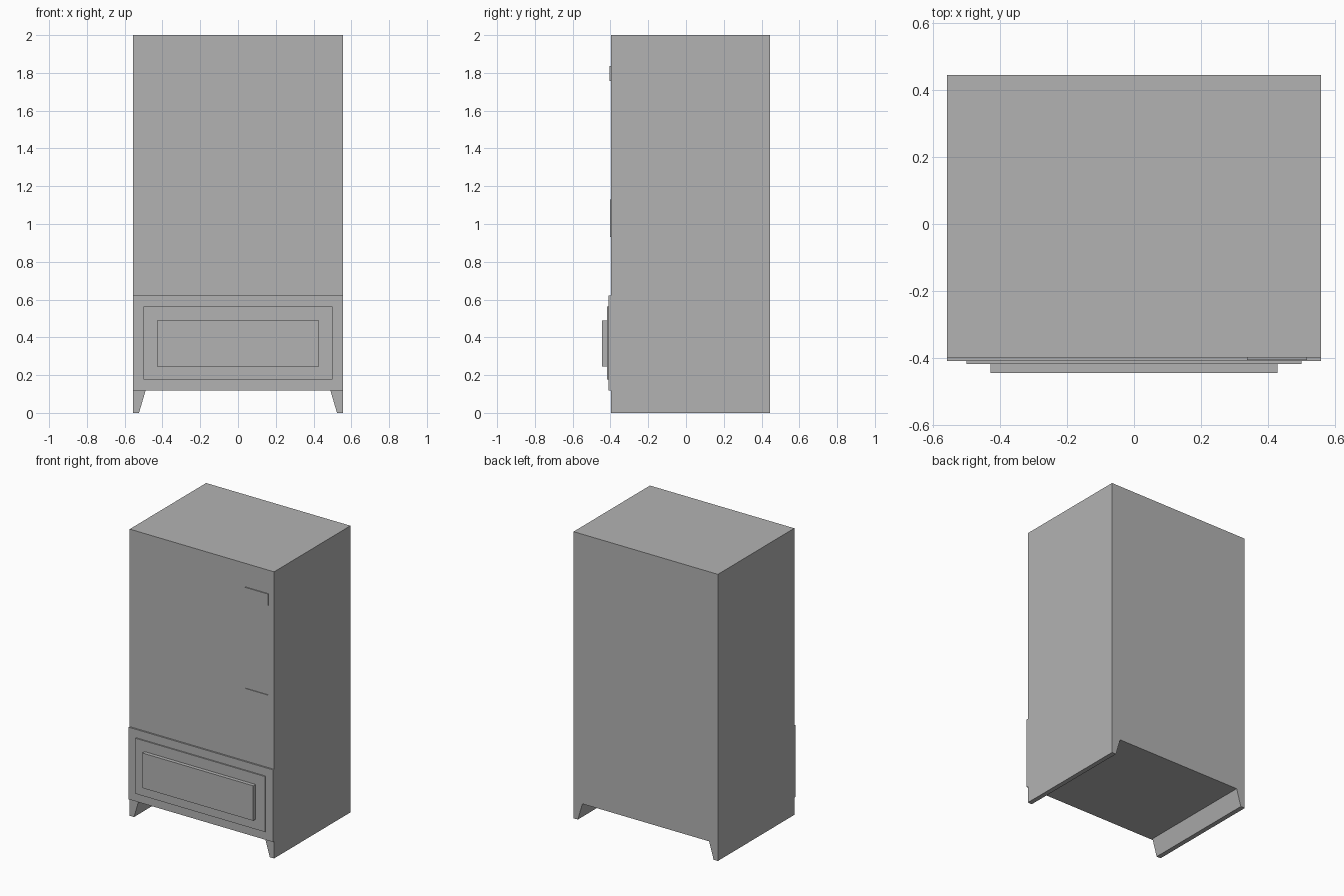
import bpy
import bmesh

old = bpy.data.objects.get("Cube")
if old:
    bpy.data.objects.remove(old, do_unlink=True)

# Single flat grey
grey = bpy.data.materials.new("plain grey")
grey.use_nodes = True
colour = (0.45, 0.45, 0.45, 1.0)
grey.diffuse_color = colour
grey.node_tree.nodes["Principled BSDF"].inputs["Base Color"].default_value = colour

BACK, FRONT = 0.444, -0.398     # cabinet depth
HALF = 0.557                    # cabinet half width


def extrude_profile(name, profile, y_front, y_back):
    """Make a solid by extruding an (x, z) outline along y."""
    bm = bmesh.new()
    face = bm.faces.new([bm.verts.new((x, y_front, z)) for x, z in profile])
    moved = bmesh.ops.extrude_face_region(bm, geom=[face])["geom"]
    verts = [g for g in moved if isinstance(g, bmesh.types.BMVert)]
    bmesh.ops.translate(bm, verts=verts, vec=(0, y_back - y_front, 0))
    bmesh.ops.recalc_face_normals(bm, faces=bm.faces)
    mesh = bpy.data.meshes.new(name)
    bm.to_mesh(mesh)
    bm.free()
    mesh.materials.append(grey)
    obj = bpy.data.objects.new(name, mesh)
    bpy.context.collection.objects.link(obj)
    return obj


def plate(name, x0, x1, z0, z1, y_front, y_back):
    outline = [(x0, z0), (x1, z0), (x1, z1), (x0, z1)]
    return extrude_profile(name, outline, y_front, y_back)


# Cabinet with a tapered gap between its two full-depth feet
right_half = [(0.489, 0.119), (0.524, 0.0), (HALF, 0.0), (HALF, 2.0)]
left_half = [(-x, z) for x, z in reversed(right_half)]
extrude_profile("cabinet", right_half + left_half, FRONT, BACK)

# Stepped delivery hatch on the lower front
plate("lower_panel", -HALF, HALF, 0.119, 0.622, -0.409, FRONT)
plate("hatch_frame", -0.5, 0.5, 0.177, 0.564, -0.418, -0.409)
plate("hatch_door", -0.428, 0.428, 0.246, 0.49, -0.444, -0.418)

# Small display above, thin coin plate below
plate("display", 0.337, 0.516, 1.756, 1.836, -0.405, FRONT)
plate("coin_plate", 0.337, 0.516, 0.93, 1.13, -0.403, FRONT)
